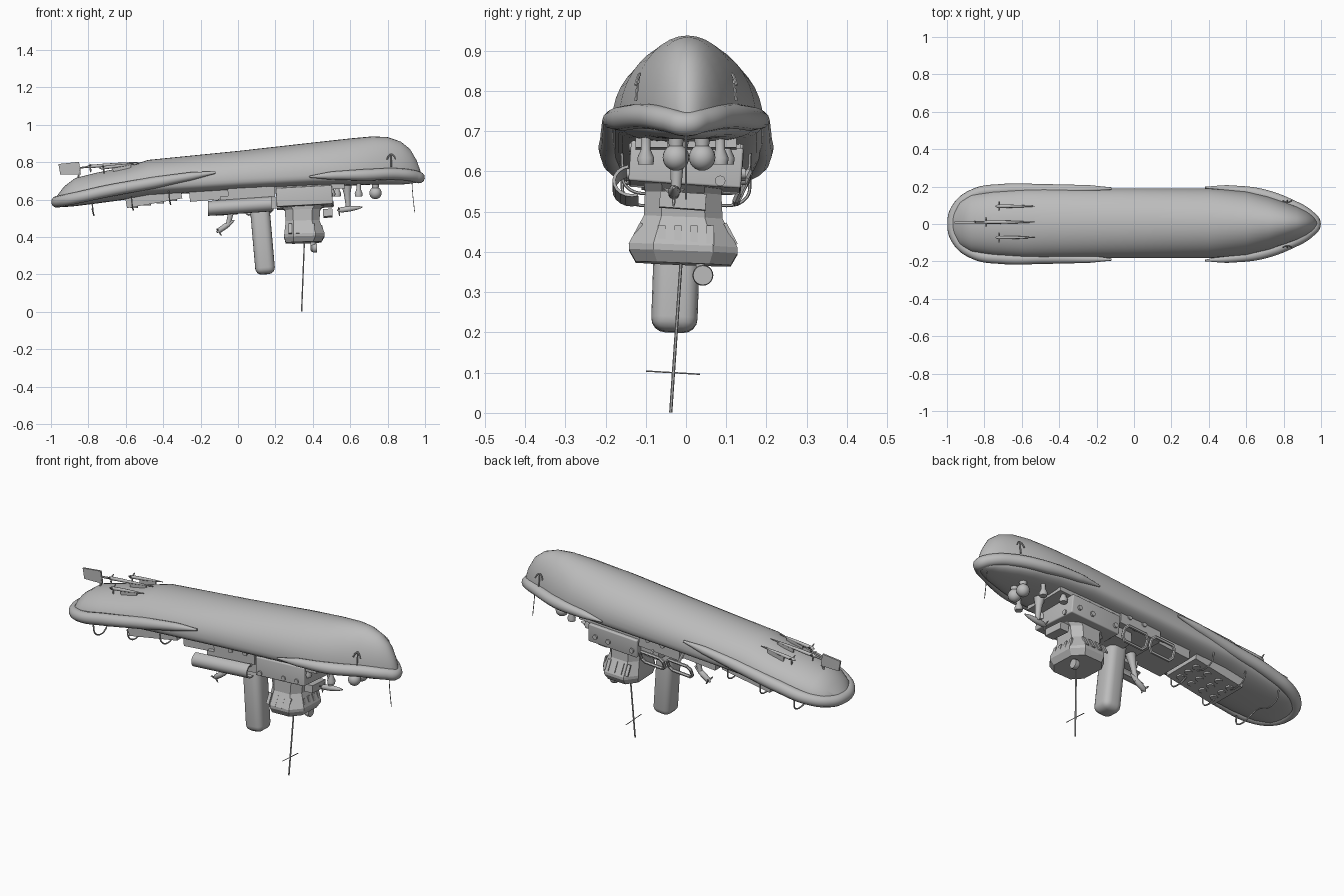
import bpy, bmesh, math
from mathutils import Vector, Matrix

cube = bpy.data.objects.get("Cube")
if cube:
    bpy.data.objects.remove(cube, do_unlink=True)

grey = bpy.data.materials.new("plain_grey")
grey.use_nodes = True
GREY = (0.5, 0.5, 0.5, 1)
grey.diffuse_color = GREY
grey.node_tree.nodes["Principled BSDF"].inputs["Base Color"].default_value = GREY


def finish(ob, smooth=True):
    ob.data.materials.append(grey)
    bpy.ops.object.select_all(action='DESELECT')
    ob.select_set(True)
    bpy.context.view_layer.objects.active = ob
    if ob.type == 'CURVE':
        bpy.ops.object.convert(target='MESH')
        ob = bpy.context.object
    if smooth:
        bpy.ops.object.shade_smooth_by_angle(angle=math.radians(35))
    return ob


def from_bm(name, bm, smooth=True):
    bmesh.ops.recalc_face_normals(bm, faces=bm.faces)
    me = bpy.data.meshes.new(name)
    bm.to_mesh(me)
    bm.free()
    ob = bpy.data.objects.new(name, me)
    bpy.context.collection.objects.link(ob)
    return finish(ob, smooth)


def loft(name, rings, smooth=True):
    bm = bmesh.new()
    loops = [[bm.verts.new(p) for p in ring] for ring in rings]
    n = len(loops[0])
    for a, b in zip(loops, loops[1:]):
        for i in range(n):
            bm.faces.new((a[i], a[(i + 1) % n], b[(i + 1) % n], b[i]))
    bm.faces.new(loops[0])
    bm.faces.new(loops[-1])
    return from_bm(name, bm, smooth)


def box(name, loc, size, tilt=0, roll=0, bevel=0.0):
    # tilt turns about y, roll turns about x (degrees)
    bm = bmesh.new()
    bmesh.ops.create_cube(bm, size=1)
    bmesh.ops.scale(bm, vec=size, verts=bm.verts)
    if bevel:
        bmesh.ops.bevel(bm, geom=bm.edges[:], offset=bevel, segments=4, profile=0.5, affect='EDGES')
    m = Matrix.Rotation(math.radians(tilt), 4, 'Y') @ Matrix.Rotation(math.radians(roll), 4, 'X')
    bmesh.ops.transform(bm, matrix=Matrix.Translation(loc) @ m, verts=bm.verts)
    return from_bm(name, bm)


def lathe(name, start, end, profile, sides=20):
    # profile: (fraction along axis, radius)
    a, b = Vector(start), Vector(end)
    q = (b - a).to_track_quat('Z', 'Y')
    ang = [2 * math.pi * i / sides for i in range(sides)]
    return loft(name, [[a.lerp(b, t) + q @ Vector((r * math.cos(w), r * math.sin(w), 0))
                        for w in ang] for t, r in profile])


def tube(name, pts, r, radii=None, closed=False, smooth_path=True):
    cu = bpy.data.curves.new(name, 'CURVE')
    cu.dimensions = '3D'
    cu.bevel_depth = r
    cu.bevel_resolution = 4 if r > 0.01 else 1
    cu.use_fill_caps = True
    sp = cu.splines.new('BEZIER')
    sp.bezier_points.add(len(pts) - 1)
    for i, (bp, p) in enumerate(zip(sp.bezier_points, pts)):
        bp.co = p
        bp.handle_left_type = bp.handle_right_type = 'AUTO' if smooth_path else 'VECTOR'
        bp.radius = radii[i] if radii else 1
    sp.use_cyclic_u = closed
    ob = bpy.data.objects.new(name, cu)
    bpy.context.collection.objects.link(ob)
    return finish(ob)


def sphere(name, loc, r):
    bm = bmesh.new()
    bmesh.ops.create_uvsphere(bm, u_segments=20, v_segments=12, radius=r,
                              matrix=Matrix.Translation(loc))
    return from_bm(name, bm)


# Hull envelope: x, half width, waist z, top z, bottom z
stations = [(-.975, .05, .59, .61, .57), (-.93, .12, .60, .67, .56), (-.87, .155, .61, .715, .565),
            (-.75, .175, .63, .745, .58), (-.6, .185, .66, .775, .60), (-.48, .187, .68, .812, .62),
            (0, .187, .71, .86, .65), (.4, .187, .73, .905, .67), (.6, .17, .73, .927, .675),
            (.72, .142, .73, .938, .68), (.8, .115, .73, .934, .68), (.87, .09, .73, .91, .68),
            (.92, .065, .73, .87, .685), (.955, .04, .725, .81, .69), (.98, .012, .72, .74, .70)]
rings = []
for x, w, zm, zt, zb in stations:
    ring = []
    for i in range(40):
        a = 2 * math.pi * i / 40
        c, s = math.cos(a), math.sin(a)
        if s < 0:   # flatter belly
            c, s = math.copysign(abs(c) ** .7, c), -abs(s) ** .7
        ring.append((x, .004 + w * c, zm + s * (zt - zm if s > 0 else zm - zb)))
    rings.append(ring)
loft("hull", rings)


# Bumper tubes wrapping the tail and the nose
def bumper(name, half, radii, r):
    pts = half + [(x, -y, z) for x, y, z in half[-2::-1]]
    tube(name, pts, r, radii + radii[-2::-1])


bumper("tail_bumper", [(-.12, .19, .745), (-.25, .187, .725), (-.45, .182, .69), (-.7, .182, .645),
                       (-.86, .155, .61), (-.945, .085, .592), (-.968, 0, .588)],
       [.2, .7, 1, 1.05, 1, 1, 1], .031)
bumper("nose_bumper", [(.38, .195, .722), (.5, .186, .728), (.68, .158, .732), (.84, .1, .737),
                       (.94, .04, .727), (.968, 0, .718)], [.15, .7, 1, 1, 1, 1], .031)

# Belly deck and equipment panel
box("belly_panel", (-.45, 0, .605), (.3, .22, .05), -10)
for row in (-.06, 0, .06):
    for k in range(4):
        x = -.555 + .07 * k
        z = .605 + (x + .45) * .176 - .025
        lathe("belly_port", (x, row, z + .005), (x, row, z - .006), [(0, .02), (1, .02)], 12)

# Belly hoops
for x, z in ((-.78, .585), (-.57, .615), (-.37, .645)):
    tube("belly_hoop", [(x, -.16, z), (x + .005, -.15, z - .05), (x + .01, -.1, z - .07),
                        (x, 0, z - .035), (x + .01, .1, z - .07), (x + .005, .15, z - .05),
                        (x, .16, z)], .004)

# Upper gondola
box("rear_cabin", (-.12, 0, .635), (.28, .22, .07), -5)
box("middle_cabin", (.07, 0, .65), (.25, .27, .09), -4)
box("front_cabin", (.355, 0, .61), (.3, .28, .1), -3, -4, .006)
box("cabin_roof", (.36, 0, .665), (.42, .25, .04), -4)
box("cabin_floor", (.17, 0, .58), (.14, .2, .06), -4)
box("front_step", (.48, -.008, .527), (.05, .115, .04), -3, -4)
for side in (-1, 1):
    for x, z in ((.14, .662), (.05, .655), (.235, .58), (.38, .59), (.46, .595)):
        y = side * (.13 if x < .2 else .136)
        lathe("porthole", (x, y, z), (x, y + side * .012, z), [(0, .013), (1, .013)], 12)
lathe("front_porthole", (.5, .085, .577), (.514, .085, .577), [(0, .013), (1, .013)], 12)


# Hanging bridge: eight-sided neck flaring to a wide base
def octagon(cx, hx, hy, z, slope=.03):
    k = .55
    out = [(1, k), (k, 1), (-k, 1), (-1, k), (-1, -k), (-k, -1), (k, -1), (1, -k)]
    return [(cx + a * hx, -.007 + b * hy, z + a * hx * slope - b * hy * .04) for a, b in out]


loft("bridge", [octagon(.345, .125, .098, .57), octagon(.345, .095, .095, .545),
                octagon(.345, .09, .098, .485), octagon(.355, .108, .135, .415),
                octagon(.355, .108, .135, .4), octagon(.35, .095, .118, .37)], False)
for side in (-1, 1):
    for x in (.28, .32, .36, .4):
        box("bridge_window", (x, -.007 + side * .118, .445), (.018, .008, .06), 0, side * 28)
for y in (-.06, -.02, .02, .06):
    box("bridge_front_window", (.452, y, .44), (.008, .018, .05), -14)

# Lamp and mast under the bridge
box("lamp_bracket", (.4, .035, .37), (.025, .02, .03))
lathe("lamp", (.388, .042, .342), (.422, .042, .342), [(0, .012), (.2, .022), (.6, .026), (1, .024)])
tube("mast", [(.355, -.012, .38), (.34, -.038, .001)], .004, smooth_path=False)
tube("mast_crossbar", [(.345, -.1, .104), (.345, .035, .096)], .002, smooth_path=False)

# Large keel blade
box("keel_blade", (.13, -.023, .4), (.105, .115, .4), -5, -2, .035)

# Side trough on the right
arc = [math.radians(d) for d in range(100, 291, 19)]
for_sec = [(-.135 + .048 * math.cos(a), .04 * math.sin(a)) for a in arc]
for_sec += [(-.135 + .04 * math.cos(a), .033 * math.sin(a)) for a in reversed(arc)]
loft("side_trough", [[(x, y, z + dz) for y, dz in for_sec] for x, z in ((-.16, .553), (.18, .577))])
box("trough_arm", (.03, -.11, .6), (.25, .05, .05), -4)

# Window-like frames on the left
for cx in (-.06, .11):
    pts = []
    for u, v in ((-1, -.5), (-.75, -1), (.75, -1), (1, -.5), (1, .5), (.75, 1), (-.75, 1), (-1, .5)):
        pts.append((cx + u * .072, .14 + v * .016, .56 + v * .035 + u * .005))
    tube("side_frame", pts, .009, closed=True, smooth_path=False)
    tube("frame_arm", [(cx, .15, .595), (cx, .11, .63)], .008, smooth_path=False)


# Propellers
def propeller(name, hub, axis, r):
    q = Vector(axis).to_track_quat('Z', 'Y')
    for k in range(3):
        d = q @ Vector((math.cos(k * 2.094 + .5), math.sin(k * 2.094 + .5), 0))
        tube(name, [hub, Vector(hub) + d * r * .6, Vector(hub) + d * r], .005,
             [.5, 1, .4], smooth_path=False)


spindle = [(0, .003), (.06, .009), (.3, .009), (.6, .007), (1, .002)]
for x, y, z in ((-.74, .095, .768), (-.81, .01, .775), (-.74, -.072, .768)):
    lathe("tail_spindle", (x, y, z), (-.53, y, z + .025), spindle, 12)
    propeller("tail_propeller", (x + .02, y, z), (1, 0, .1), .03)
    box("spindle_foot", (-.62, y, z - .005), (.1, .008, .035), -8)

# Tail rudder
fin = [(-.96, .79), (-.85, .802), (-.84, .735), (-.95, .733)]
loft("rudder", [[(x, y, z) for x, z in fin] for y in (.004, .014)], False)
tube("rudder_post", [(-.86, .009, .68), (-.845, .009, .77), (-.8, .009, .775)], .006, smooth_path=False)

# Engine pods below
pod = [(0, .003), (.15, .014), (.5, .015), (.8, .01), (1, .003)]
lathe("rear_strut", (-.02, -.05, .6), (-.055, -.05, .46), [(0, .026), (.5, .015), (1, .012)])
lathe("rear_pod", (-.115, -.05, .425), (-.02, -.05, .49), pod)
propeller("rear_propeller", (-.105, -.05, .432), (1, 0, .7), .03)
lathe("front_strut", (.58, -.02, .685), (.59, -.025, .55), [(0, .03), (.4, .018), (1, .012)])
lathe("front_pod", (.53, -.03, .542), (.665, -.03, .56), pod)
propeller("front_propeller", (.54, -.03, .543), (1, 0, .1), .03)

# Nose turrets and spheres
for x, y in ((.645, -.1), (.645, .085), (.53, .1), (.5, -.1)):
    lathe("turret", (x, y, .685), (x, y, .617), [(0, .012), (.45, .012), (.75, .021), (1, .019)])
for x, y in ((.735, .04), (.735, -.025)):
    lathe("sphere_stem", (x, y, .69), (x, y, .65), [(0, .02), (1, .016)])
    sphere("nose_sphere", (x, y, .635), .033)

# Anchors on the nose
for s in (-1, 1):
    y = s * .125
    tube("anchor_shank", [(.82, y, .775), (.82, y - s * .008, .842)], .004, smooth_path=False)
    tube("anchor_arms", [(.797, y, .815), (.808, y - s * .006, .835), (.82, y - s * .01, .842),
                         (.832, y - s * .006, .835), (.843, y, .815)], .004)

# Trailing nose line
tube("nose_line", [(.93, 0, .69), (.935, 0, .62), (.945, 0, .53)], .002)
